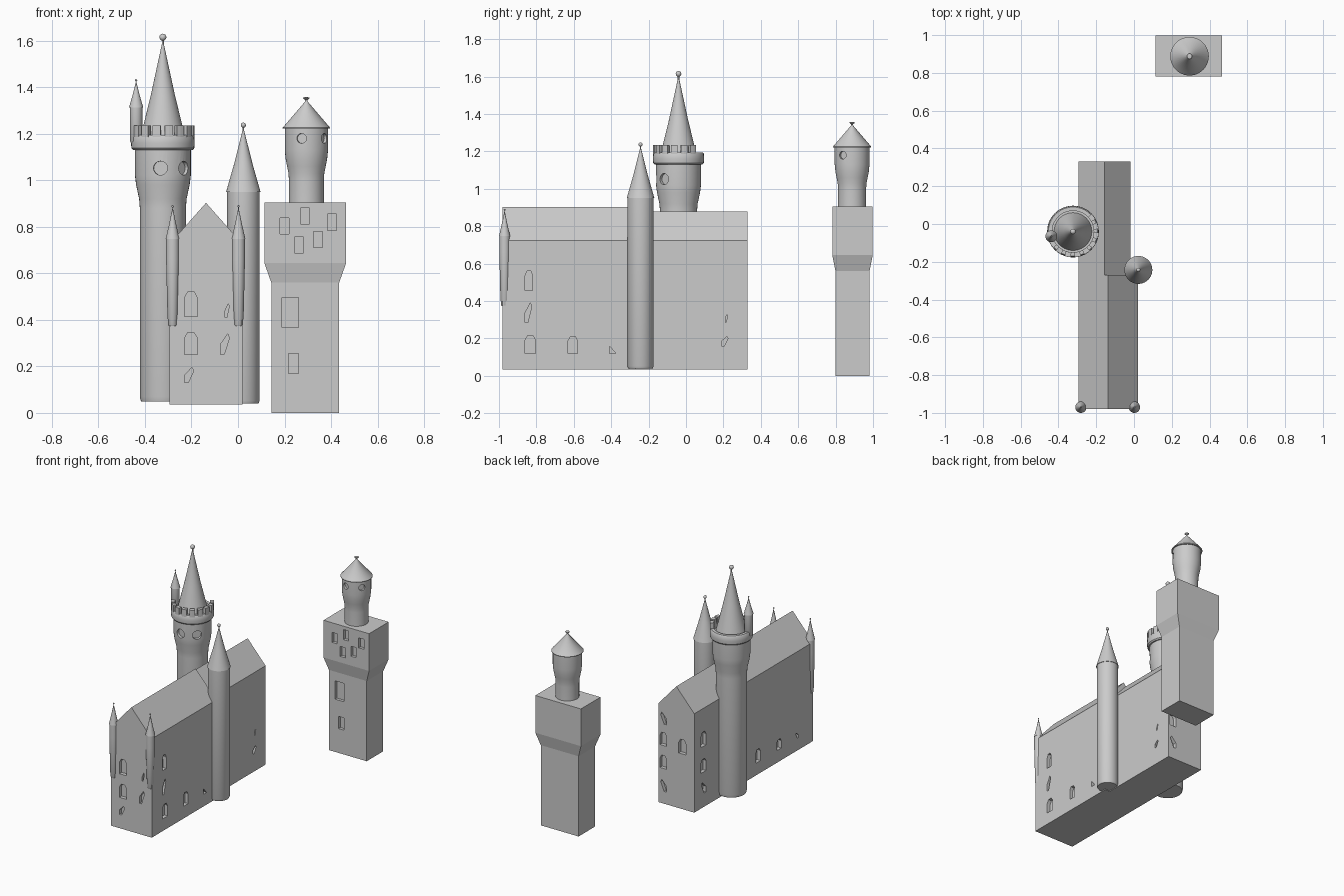
import bpy, bmesh, math
from mathutils import Vector

if "Cube" in bpy.data.objects:
    bpy.data.objects.remove(bpy.data.objects["Cube"])

def finish(name, bm, smooth=False):
    bmesh.ops.recalc_face_normals(bm, faces=bm.faces[:])
    me = bpy.data.meshes.new(name)
    bm.to_mesh(me)
    bm.free()
    ob = bpy.data.objects.new(name, me)
    bpy.context.collection.objects.link(ob)
    if smooth:
        activate(ob)
        bpy.ops.object.shade_smooth_by_angle(angle=math.radians(35))
    return ob

def activate(ob):
    bpy.ops.object.select_all(action='DESELECT')
    ob.select_set(True)
    bpy.context.view_layer.objects.active = ob

def lathe(name, x, y, profile, segs=40):
    """Closed solid of revolution from (radius, z) points."""
    bm = bmesh.new()
    rings = []
    for r, z in profile:
        if r == 0:
            rings.append([bm.verts.new((x, y, z))] * segs)
        else:
            rings.append([bm.verts.new((x + r * math.cos(math.tau * i / segs),
                                        y + r * math.sin(math.tau * i / segs), z)) for i in range(segs)])
    for a, b in zip(rings, rings[1:]):
        for i in range(segs):
            j = (i + 1) % segs
            bm.faces.new(list(dict.fromkeys((a[i], a[j], b[j], b[i]))))
    for end in (rings[0], rings[-1]):
        if end[0] is not end[1]:
            bm.faces.new(end)
    return finish(name, bm, True)

def spire(name, x, y, r, z0, z1, ball):
    """Cone roof with a stem and a ball finial."""
    lathe(name + "_roof", x, y, [(r, z0), (r * .52, z0 + (z1 - z0) * .47), (ball * .3, z1),
                                 (ball * .3, z1 + ball * 1.5), (0, z1 + ball * 1.6)])
    bm = bmesh.new()
    bmesh.ops.create_uvsphere(bm, u_segments=16, v_segments=10, radius=ball)
    bmesh.ops.translate(bm, verts=bm.verts[:], vec=(x, y, z1 + ball * 2))
    finish(name + "_finial", bm, True)

def prism(bm, a, b):
    """Solid between two matching point loops."""
    va, vb = [bm.verts.new(p) for p in a], [bm.verts.new(p) for p in b]
    bm.faces.new(va)
    bm.faces.new(vb)
    n = len(va)
    for i in range(n):
        bm.faces.new((va[i], va[(i + 1) % n], vb[(i + 1) % n], vb[i]))

def carve(ob, cuts, depth=.025):
    """Recess openings: each cut is (origin, side axis, outward normal, 2D points)."""
    bm = bmesh.new()
    for o, u, n, pts in cuts:
        o, u, n = Vector(o), Vector(u), Vector(n)
        base = [o + u * p + Vector((0, 0, q)) for p, q in pts]
        prism(bm, [v - n * depth for v in base], [v + n * .02 for v in base])
    cutter = finish("cutter", bm)
    cutter.hide_render = True
    mod = ob.modifiers.new("windows", 'BOOLEAN')
    mod.object, mod.operation, mod.solver = cutter, 'DIFFERENCE', 'EXACT'
    activate(ob)
    bpy.ops.object.modifier_apply(modifier=mod.name)
    bpy.data.objects.remove(cutter)

def rect(a, b, c, d):
    return [(a, c), (b, c), (b, d), (a, d)]

def arch(a, b, c, d):
    w, h = b - a, d - c
    return [(a, c), (b, c), (b, d - h * .25), (b - w * .25, d), (a + w * .25, d), (a, d - h * .25)]

def shard(a, b, c, d):
    return [(a, c), (a + (b - a) * .4, c), (b, d - (d - c) * .2), (b - (b - a) * .2, d), (a, d - (d - c) * .5)]

def round_cuts(x, y, r, z, hole, angles):
    out = []
    for deg in angles:
        t = math.radians(deg)
        n = Vector((math.cos(t), math.sin(t), 0))
        pts = [(hole * math.cos(math.tau * i / 24), hole * math.sin(math.tau * i / 24)) for i in range(24)]
        out.append((Vector((x, y, z)) + n * r, (-n.y, n.x, 0), n, pts))
    return out

# Hall: two gabled blocks
def gabled(name, x0, x1, y0, y1, eave, ridge):
    bm = bmesh.new()
    prof = [(x0, .035), (x1, .035), (x1, eave), ((x0 + x1) / 2, ridge), (x0, eave)]
    prism(bm, [(x, y0, z) for x, z in prof], [(x, y1, z) for x, z in prof])
    return finish(name, bm)

L, F, B = -.295, -.98, .33
front_hall = gabled("front_hall", L, .02, F, -.27, .725, .903)
rear_hall = gabled("rear_hall", L, -.018, -.27, B, .725, .88)

fr = lambda p: ((0, F, 0), (1, 0, 0), (0, -1, 0), p)
bk = lambda p: ((0, B, 0), (1, 0, 0), (0, 1, 0), p)
lf = lambda p: ((L, 0, 0), (0, 1, 0), (-1, 0, 0), p)
rt = lambda x, p: ((x, 0, 0), (0, 1, 0), (1, 0, 0), p)
carve(front_hall, [
    fr(arch(-.23, -.175, .415, .52)), fr(arch(-.23, -.175, .25, .345)), fr(shard(-.23, -.19, .13, .195)),
    fr(shard(-.075, -.037, .25, .34)), fr(shard(-.055, -.038, .41, .47)),
    rt(.02, arch(-.86, -.82, .457, .56)), rt(.02, shard(-.86, -.825, .285, .39)),
    rt(.02, arch(-.86, -.805, .12, .215)), rt(.02, arch(-.63, -.58, .12, .21)),
    rt(.02, [(-.41, .12), (-.375, .12), (-.41, .16)]),
    lf(arch(-.40, -.35, .12, .21)), lf(arch(-.63, -.58, .12, .19)), lf(shard(-.82, -.79, .12, .16))])
carve(rear_hall, [
    rt(-.018, shard(.19, .225, .16, .21)), rt(-.018, shard(.21, .222, .285, .33)),
    bk(shard(-.08, -.035, .59, .67)), bk(arch(-.08, -.03, .44, .53)),
    bk(arch(-.08, -.03, .28, .37)), bk(shard(-.08, -.035, .12, .2)), bk(arch(-.23, -.175, .42, .52)),
    lf(arch(.2, .255, .46, .56)), lf(arch(.2, .255, .28, .37)), lf(shard(.2, .25, .13, .21))])

# Great round tower with parapet
tx, ty = -.323, -.04
tower = lathe("great_tower", tx, ty, [(.094, .05), (.099, .07), (.099, .88), (.102, .92), (.115, .98),
                                      (.12, 1.02), (.12, 1.15)])
carve(tower, round_cuts(tx, ty, .12, 1.052, .03, (-95, -41)), .02)
lathe("parapet", tx, ty, [(0, 1.13), (.128, 1.13), (.135, 1.138), (.137, 1.16), (.135, 1.188), (.13, 1.195),
                          (.11, 1.195), (.11, 1.17), (0, 1.17)])
bm = bmesh.new()
for k in range(9):
    t0 = math.radians(36 - 23 * k)
    arc = [(r, t0 + d) for r, d in ((.11, -.13), (.136, -.13), (.136, 0), (.136, .13), (.11, .13), (.11, 0))]
    prism(bm, *[[(tx + r * math.cos(t), ty + r * math.sin(t), z) for r, t in arc] for z in (1.185, 1.235)])
finish("merlons", bm)
spire("great_tower", tx, ty, .1, 1.17, 1.585, .015)

# Small turret on the great tower
lathe("lookout_turret", -.438, -.065, [(.015, 1.15), (.027, 1.17), (.027, 1.315)], 24)
spire("lookout_turret", -.438, -.065, .031, 1.312, 1.42, .005)

# Stair tower on the right flank
lathe("stair_tower", .023, -.243, [(.065, .04), (.07, .052), (.07, .955)])
spire("stair_tower", .023, -.243, .074, .95, 1.215, .011)

# Front corner turrets
for side, x in (("left", -.281), ("right", .002)):
    lathe(side + "_corner_turret", x, -.97, [(.016, .373), (.019, .378), (.019, .398), (.022, .405),
                                             (.028, .66), (.028, .75)], 24)
    spire(side + "_corner_turret", x, -.97, .03, .747, .878, .005)

# Separate square keep, flared at the top
kx, ky = .289, .89
bm = bmesh.new()
rings = []
for w, d, z in ((.146, .091, 0), (.146, .091, .56), (.176, .108, .645), (.176, .108, .905)):
    rings.append([bm.verts.new((kx + a * w, ky + b * d, z)) for a, b in ((-1, -1), (1, -1), (1, 1), (-1, 1))])
for a, b in zip(rings, rings[1:]):
    for i in range(4):
        bm.faces.new((a[i], a[(i + 1) % 4], b[(i + 1) % 4], b[i]))
bm.faces.new(rings[0])
bm.faces.new(rings[-1])
keep = finish("square_keep", bm)
low = lambda p: ((0, ky - .091, 0), (1, 0, 0), (0, -1, 0), p)
high = lambda p: ((0, ky - .108, 0), (1, 0, 0), (0, -1, 0), p)
carve(keep, [low(rect(.19, .26, .368, .496)), low(rect(.217, .26, .17, .255))] +
      [high(rect(x, x + .039, z, z + .07)) for x, z in
       ((.18, .768), (.268, .811), (.385, .785), (.325, .71), (.242, .687))], .02)

# Drum, cone roof and finial of the keep
dx, dy = .294, .888
drum = lathe("keep_drum", dx, dy, [(.075, .9), (.075, 1.0), (.077, 1.03), (.083, 1.06), (.089, 1.09),
                                   (.093, 1.13), (.093, 1.23)])
carve(drum, round_cuts(dx, dy, .093, 1.18, .021, (-103, -33)), .015)
lathe("keep_roof", dx, dy, [(0, 1.222), (.102, 1.222), (.102, 1.226), (.006, 1.338), (.005, 1.345),
                            (.014, 1.352), (.014, 1.356), (0, 1.358)])
